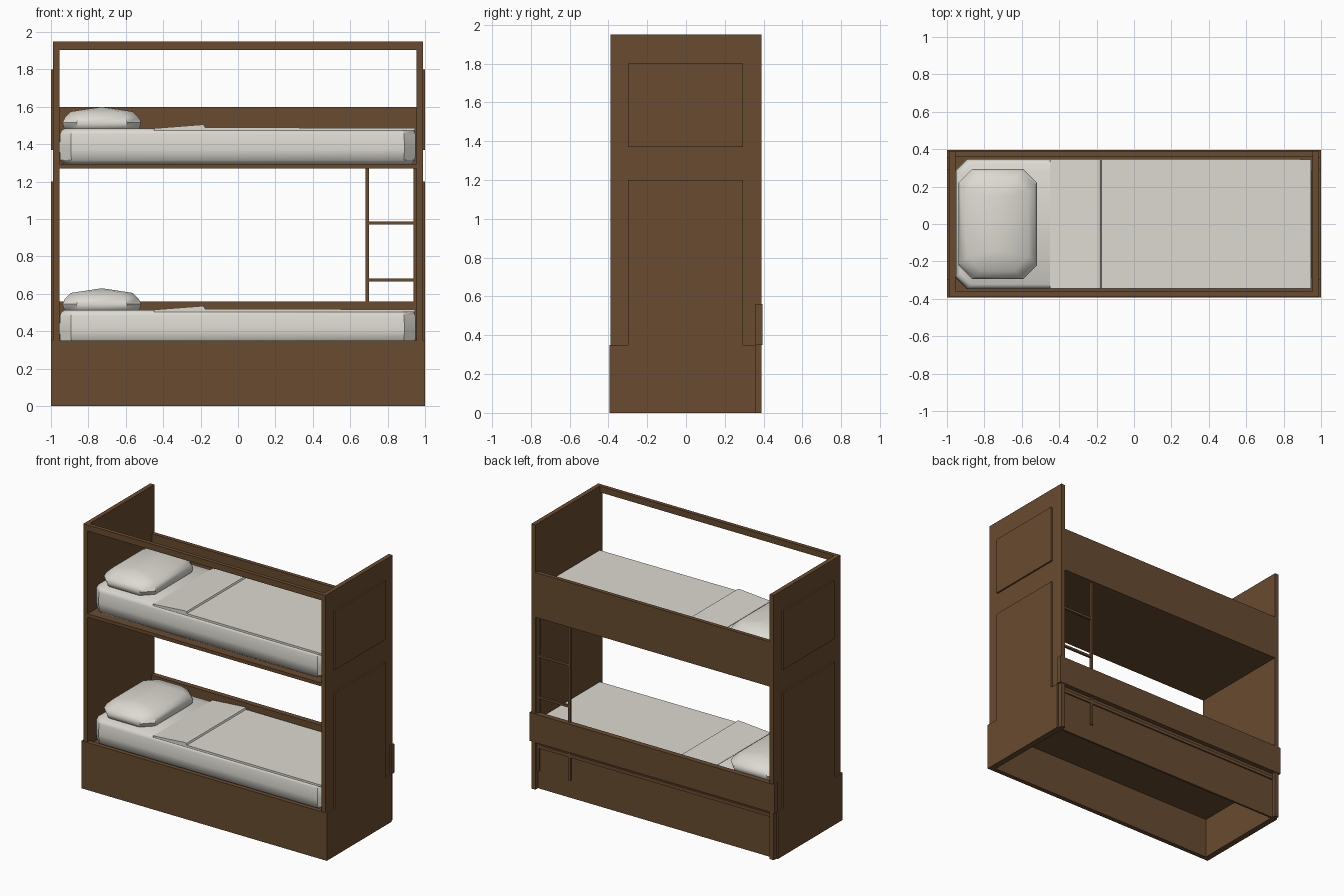
import bpy, bmesh

if "Cube" in bpy.data.objects:
    bpy.data.objects.remove(bpy.data.objects["Cube"])


def material(name, rgb):
    m = bpy.data.materials.new(name)
    m.diffuse_color = (*rgb, 1)
    m.use_nodes = True
    m.node_tree.nodes["Principled BSDF"].inputs["Base Color"].default_value = m.diffuse_color
    return m


WOOD = material("wood", (0.14, 0.07, 0.03))
LINEN = material("linen", (0.72, 0.70, 0.64))


def finish(name, bm, mat, smooth=None):
    bmesh.ops.recalc_face_normals(bm, faces=bm.faces)
    me = bpy.data.meshes.new(name)
    bm.to_mesh(me)
    bm.free()
    me.materials.append(mat)
    ob = bpy.data.objects.new(name, me)
    bpy.context.collection.objects.link(ob)
    if smooth:
        bpy.ops.object.select_all(action='DESELECT')
        ob.select_set(True)
        bpy.context.view_layer.objects.active = ob
        bpy.ops.object.shade_smooth_by_angle(angle=smooth)
    return ob


def box(name, x0, x1, y0, y1, z0, z1, mat=WOOD):
    bm = bmesh.new()
    bmesh.ops.create_cube(bm, size=1)
    for v in bm.verts:
        v.co = ((x0 + x1) / 2 + v.co.x * (x1 - x0),
                (y0 + y1) / 2 + v.co.y * (y1 - y0),
                (z0 + z1) / 2 + v.co.z * (z1 - z0))
    return finish(name, bm, mat)


def cushion(name, cx, hx, hy, chamfer, layers, crown=None):
    """Stack of octagonal rings (z, inset), capped flat or with a centre peak."""
    bm = bmesh.new()
    rings = []
    for z, inset in layers:
        a, b, c = hx - inset, hy - inset, chamfer
        pts = [(a, b - c), (a - c, b), (c - a, b), (-a, b - c),
               (-a, c - b), (c - a, -b), (a - c, -b), (a, c - b)]
        rings.append([bm.verts.new((cx + x, y, z)) for x, y in pts])
    for lo, hi in zip(rings, rings[1:]):
        for i in range(8):
            j = (i + 1) % 8
            bm.faces.new((lo[i], lo[j], hi[j], hi[i]))
    bm.faces.new(rings[0][::-1])
    if crown:
        top = rings[-1]
        n = bm.verts.new((cx, 0.14, crown))
        s = bm.verts.new((cx, -0.14, crown))
        bm.faces.new((top[0], n, s, top[7]))
        bm.faces.new((top[3], top[4], s, n))
        for i in range(3):
            bm.faces.new((top[i], top[i + 1], n))
            bm.faces.new((top[i + 4], top[i + 5], s))
    else:
        bm.faces.new(rings[-1])
    return finish(name, bm, LINEN, 0.7)


def blanket(name, z):
    """Thin cover with a folded-back wedge, extruded across the bed."""
    prof = [(-0.45, -0.01), (0.945, -0.01), (0.945, 0.004), (-0.175, 0.006),
            (-0.18, 0.018), (-0.19, 0.022), (-0.45, 0.002)]
    bm = bmesh.new()
    face = bm.faces.new([bm.verts.new((x, -0.345, z + dz)) for x, dz in prof])
    ext = bmesh.ops.extrude_face_region(bm, geom=[face])["geom"]
    verts = [g for g in ext if isinstance(g, bmesh.types.BMVert)]
    bmesh.ops.translate(bm, verts=verts, vec=(0, 0.69, 0))
    return finish(name, bm, LINEN)


# End boards with raised panels
for side, s in (("left", -1), ("right", 1)):
    def end(name, a, b, *yz):
        box(f"{side}_{name}", min(s * a, s * b), max(s * a, s * b), *yz)
    end("end_board", 0.955, 0.988, -0.39, 0.39, 0, 1.95)
    end("upper_panel", 0.98, 1.0, -0.3, 0.295, 1.37, 1.8)
    end("lower_panel", 0.98, 1.0, -0.3, 0.295, 0.34, 1.2)
    end("base_side", 0.98, 1.0, -0.394, 0.36, 0, 0.35)

# Base walls and rails
box("base_front", -1, 1, -0.394, -0.36, 0, 0.35)
box("base_back", -0.98, 0.98, 0.345, 0.36, 0, 0.36)
box("lower_back_rail", -1, 1, 0.355, 0.395, 0.35, 0.56)
box("upper_back_rail", -0.987, 0.987, 0.36, 0.389, 1.27, 1.6)
box("top_front_rail", -0.987, 0.987, -0.389, -0.36, 1.905, 1.95)

# Bunks: slab, mattress, blanket, pillow
for level, z in (("lower", 0.30), ("upper", 1.27)):
    box(level + "_bed_slab", -0.96, 0.96, -0.388, 0.37, z, z + 0.025)
    b, t = z + 0.025, z + 0.213
    cushion(level + "_mattress", -0.002, 0.952, 0.347, 0.06,
            [(b, 0.02), (b + 0.02, 0.003), (b + 0.08, 0), (t - 0.03, 0.002),
             (t - 0.01, 0.01), (t, 0.025)])
    blanket(level + "_blanket", t)
    cushion(level + "_pillow", -0.728, 0.21, 0.295, 0.075,
            [(t, 0.012), (t + 0.008, 0.006), (t + 0.032, 0), (t + 0.06, 0.012),
             (t + 0.092, 0.045)], z + 0.33)

# Ladder
for name, x in (("inner", 0.692), ("outer", 0.948)):
    box(f"ladder_{name}_post", x - 0.009, x + 0.009, 0.355, 0.372, 0.13, 1.29)
for i, z in enumerate((0.37, 0.675, 0.98)):
    box(f"ladder_rung_{i + 1}", 0.69, 0.95, 0.355, 0.372, z - 0.008, z + 0.008)
